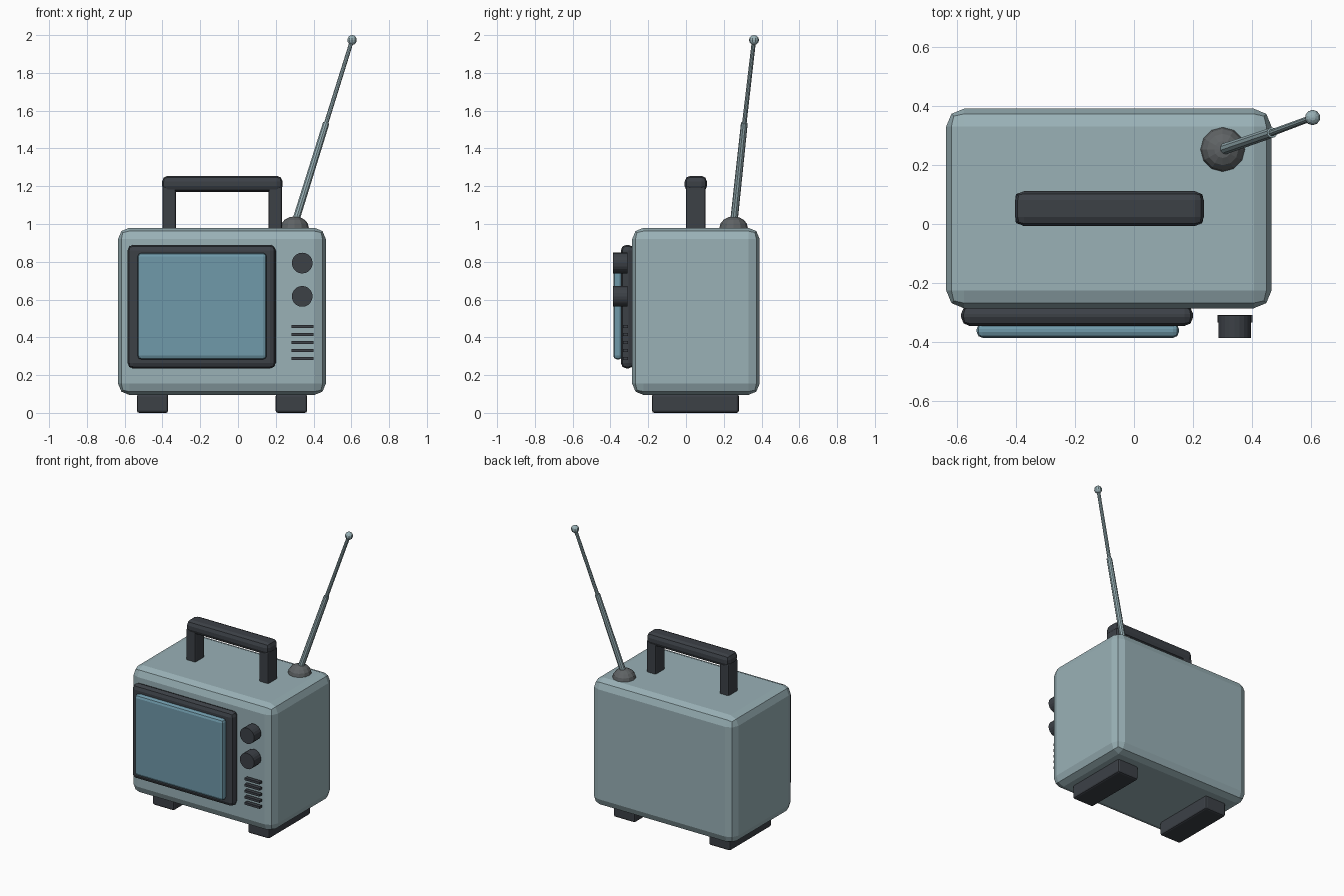
import bpy
from mathutils import Vector

cube = bpy.data.objects.get("Cube")
if cube:
    bpy.data.objects.remove(cube, do_unlink=True)


def material(name, r, g, b):
    m = bpy.data.materials.new(name)
    m.use_nodes = True
    m.diffuse_color = (r, g, b, 1)
    m.node_tree.nodes["Principled BSDF"].inputs["Base Color"].default_value = (r, g, b, 1)
    return m


CASE = material("pale blue grey", 0.32, 0.44, 0.47)
GLASS = material("screen blue", 0.16, 0.32, 0.40)
DARK = material("charcoal", 0.045, 0.052, 0.062)
GREY = material("mid grey", 0.115, 0.125, 0.13)


def finish(name, mat):
    ob = bpy.context.object
    ob.name = name
    ob.data.materials.append(mat)
    return ob


def box(name, mat, x, y, z, bevel=0, segments=2):
    """Box between (min, max) pairs, with rounded edges."""
    spans = (x, y, z)
    bpy.ops.mesh.primitive_cube_add(size=1, location=[(a + b) / 2 for a, b in spans])
    ob = finish(name, mat)
    ob.scale = [b - a for a, b in spans]
    bpy.ops.object.transform_apply(location=False, rotation=False, scale=True)
    if bevel:
        mod = ob.modifiers.new("Rounded edges", "BEVEL")
        mod.width = bevel
        mod.segments = segments
        mod.limit_method = "NONE"
    return ob


def rod(name, mat, start, end, r1, r2, sides):
    """Cone or cylinder from one point to another."""
    start, end = Vector(start), Vector(end)
    axis = end - start
    bpy.ops.mesh.primitive_cone_add(vertices=sides, radius1=r1, radius2=r2,
                                    depth=axis.length, location=(start + end) / 2)
    ob = finish(name, mat)
    ob.rotation_euler = axis.to_track_quat("Z", "Y").to_euler()
    return ob


def ball(name, mat, centre, radius, height, segments, rings):
    bpy.ops.mesh.primitive_uv_sphere_add(segments=segments, ring_count=rings,
                                         radius=radius, location=centre)
    ob = finish(name, mat)
    ob.scale.z = height / radius
    return ob


# Case
box("case", CASE, (-0.635, 0.465), (-0.285, 0.39), (0.095, 0.98), 0.06)

# Screen and its surround
box("screen_surround", DARK, (-0.585, 0.2), (-0.345, -0.275), (0.235, 0.89), 0.03)
box("screen", GLASS, (-0.532, 0.152), (-0.385, -0.335), (0.283, 0.847), 0.02)

# Control knobs
for name, z in (("upper_knob", 0.793), ("lower_knob", 0.617)):
    rod(name, DARK, (0.34, -0.31, z), (0.34, -0.386, z), 0.055, 0.055, 20)

# Speaker slats
for i in range(5):
    z = 0.287 + i * 0.0425
    box(f"speaker_slat_{i + 1}", DARK, (0.283, 0.4), (-0.333, -0.307), (z - 0.008, z + 0.008))

# Feet
for name, x in (("right_foot", -0.4525), ("left_foot", 0.2825)):
    box(name, DARK, (x - 0.083, x + 0.083), (-0.18, 0.28), (0, 0.1), 0.012)

# Carrying handle
for name, x in (("right_handle_post", -0.365), ("left_handle_post", 0.197)):
    box(name, DARK, (x - 0.036, x + 0.036), (0, 0.104), (0.96, 1.2), 0.01)
box("handle_grip", DARK, (-0.402, 0.236), (-0.007, 0.111), (1.17, 1.255), 0.03)

# Telescopic antenna
foot, joint, tip = (0.3, 0.252, 1.0), (0.467, 0.309, 1.535), (0.604, 0.36, 1.974)
ball("antenna_base", GREY, (0.3, 0.252, 0.98), 0.075, 0.06, 12, 8)
rod("antenna_lower_tube", CASE, foot, joint, 0.02, 0.018, 10)
rod("antenna_upper_tube", CASE, joint, tip, 0.012, 0.011, 10)
ball("antenna_tip", CASE, tip, 0.026, 0.026, 10, 8)
